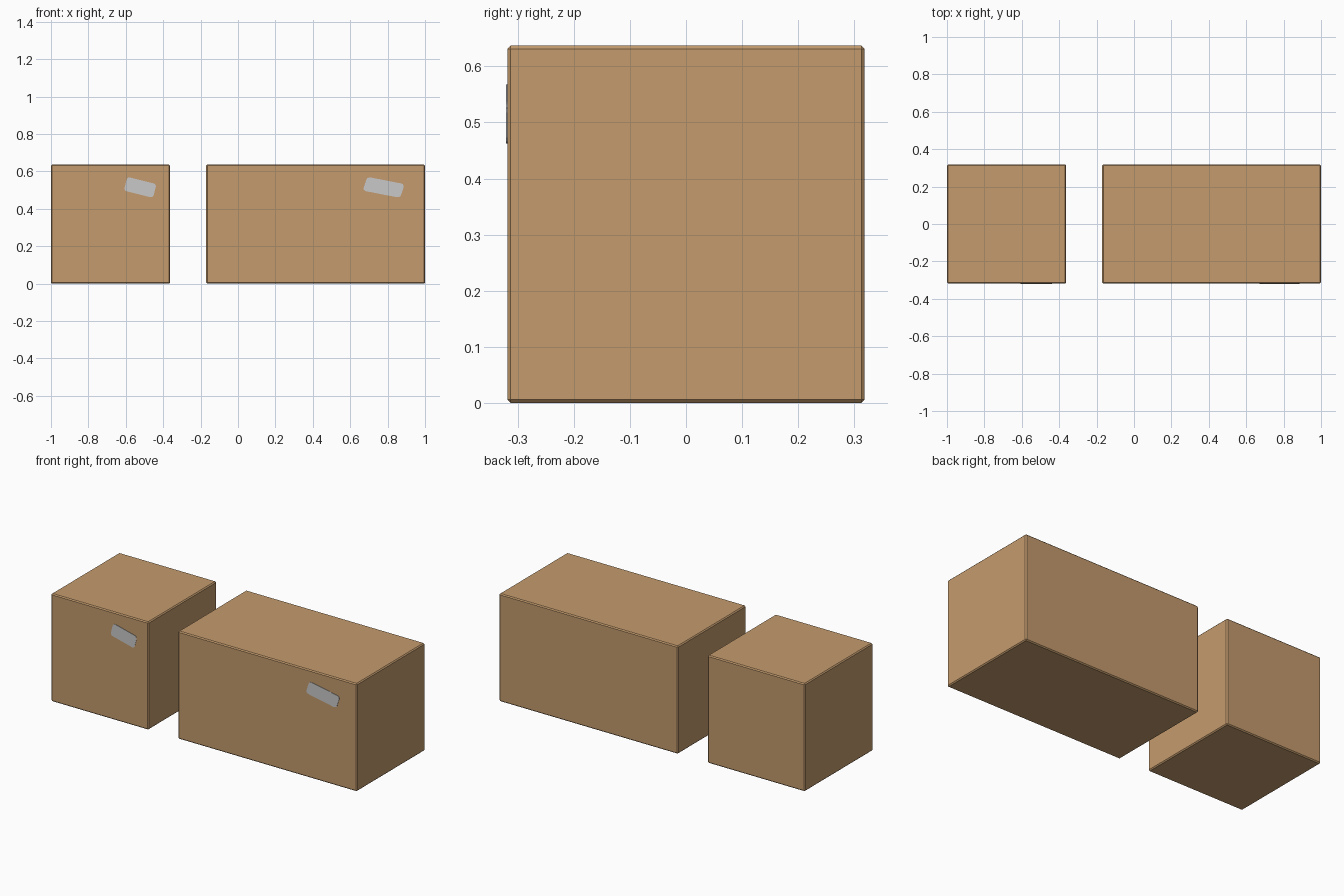
import bpy, bmesh, math
from mathutils import Matrix, Vector

if "Cube" in bpy.data.objects:
    bpy.data.objects.remove(bpy.data.objects["Cube"])


def material(name, rgb):
    m = bpy.data.materials.new(name)
    m.diffuse_color = (*rgb, 1)
    m.use_nodes = True
    m.node_tree.nodes["Principled BSDF"].inputs["Base Color"].default_value = m.diffuse_color
    return m


CARD = material("cardboard_brown", (0.552, 0.328, 0.153))
LABEL = material("label_grey", (0.578, 0.578, 0.578))
SIDE = 0.637          # height and depth of both boxes
FRONT = -SIDE / 2


def add_object(name, bm, mat):
    bmesh.ops.recalc_face_normals(bm, faces=bm.faces)
    mesh = bpy.data.meshes.new(name)
    bm.to_mesh(mesh)
    bm.free()
    mesh.materials.append(mat)
    ob = bpy.data.objects.new(name, mesh)
    bpy.context.collection.objects.link(ob)
    return ob


def box(name, x0, x1):
    """Carton with narrow chamfered edges."""
    bm = bmesh.new()
    bmesh.ops.create_cube(bm, size=1, matrix=Matrix.Diagonal((x1 - x0, SIDE, SIDE, 1)))
    bmesh.ops.bevel(bm, geom=bm.edges[:], offset=0.006, segments=1, affect='EDGES')
    ob = add_object(name, bm, CARD)
    ob.location = ((x0 + x1) / 2, 0, SIDE / 2)


def label(name, x, z, stretch):
    """Thin tilted sticker with rounded corners on the front face."""
    w, h, r, tilt = 0.161, 0.076, 0.015, math.radians(-14)
    bm = bmesh.new()
    verts = []
    for k, (sx, sz) in enumerate([(1, 1), (-1, 1), (-1, -1), (1, -1)]):
        for i in range(4):
            a = math.radians(90 * k + 30 * i)
            px = sx * (w / 2 - r) + r * math.cos(a)
            pz = sz * (h / 2 - r) + r * math.sin(a)
            qx = px * math.cos(tilt) - pz * math.sin(tilt)
            qz = px * math.sin(tilt) + pz * math.cos(tilt)
            verts.append(bm.verts.new((qx * stretch, 0.001, qz)))
    face = bm.faces.new(verts)
    ext = bmesh.ops.extrude_face_region(bm, geom=[face], use_keep_orig=True)
    bmesh.ops.translate(bm, vec=Vector((0, -0.003, 0)),
                        verts=[v for v in ext["geom"] if isinstance(v, bmesh.types.BMVert)])
    ob = add_object(name, bm, LABEL)
    ob.location = (x, FRONT, z)


# Small cube carton and long carton, each with a label near the upper right
box("small_box", -1.0, -0.363)
label("small_box_label", -0.523, 0.515, 1.0)
box("long_box", -0.17, 1.0)
label("long_box_label", 0.779, 0.515, 1.28)
